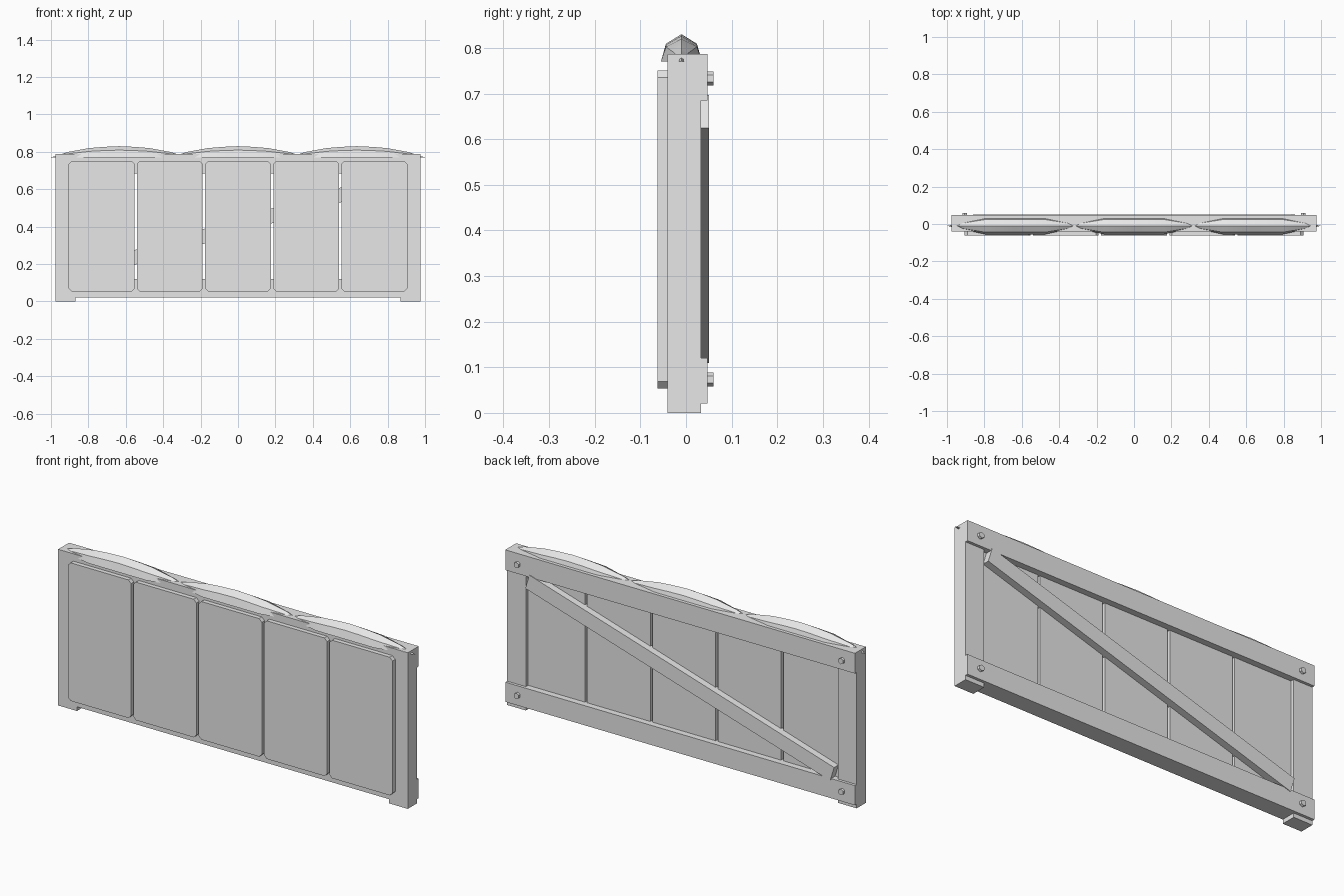
import bpy, bmesh, math
from mathutils import Matrix

if "Cube" in bpy.data.objects:
    bpy.data.objects.remove(bpy.data.objects["Cube"])

grey = bpy.data.materials.new("light_grey")
grey.use_nodes = True
colour = (0.8, 0.8, 0.8, 1)
grey.diffuse_color = colour
grey.node_tree.nodes["Principled BSDF"].inputs["Base Color"].default_value = colour


def finish(name, bm, smooth=False):
    bmesh.ops.recalc_face_normals(bm, faces=bm.faces[:])
    mesh = bpy.data.meshes.new(name)
    bm.to_mesh(mesh)
    bm.free()
    mesh.materials.append(grey)
    obj = bpy.data.objects.new(name, mesh)
    bpy.context.collection.objects.link(obj)
    if smooth:
        bpy.ops.object.select_all(action="DESELECT")
        obj.select_set(True)
        bpy.context.view_layer.objects.active = obj
        bpy.ops.object.shade_smooth_by_angle(angle=math.radians(40))
    return obj


def box(name, x, y, z):
    bm = bmesh.new()
    bmesh.ops.create_cube(bm, size=1)
    for v in bm.verts:
        for i, (lo, hi) in enumerate((x, y, z)):
            v.co[i] = hi if v.co[i] > 0 else lo
    return finish(name, bm)


def plank(name, x0, x1, z0, z1, front, back, cut):
    # Board outline with clipped corners, extruded through its thickness
    outline = [(x0 + cut, z0), (x1 - cut, z0), (x1, z0 + cut), (x1, z1 - cut),
               (x1 - cut, z1), (x0 + cut, z1), (x0, z1 - cut), (x0, z0 + cut)]
    bm = bmesh.new()
    face = bm.faces.new([bm.verts.new((x, front, z)) for x, z in outline])
    ext = bmesh.ops.extrude_face_region(bm, geom=[face])["geom"]
    for v in ext:
        if isinstance(v, bmesh.types.BMVert):
            v.co.y = back
    bm.faces.ensure_lookup_table()
    if not any(all(abs(v.co.y - front) < 1e-6 for v in f.verts) for f in bm.faces):
        bm.faces.new([v for v in bm.verts if abs(v.co.y - front) < 1e-6])
    finish(name, bm)


def cap(name, cx):
    # House-shaped section that tapers to a point at both ends
    section = [(-0.045, 0), (-0.034, 0.039), (0, 0.06), (0.034, 0.039), (0.045, 0)]
    half = [(0.36, 0.02, 0.03), (0.27, 0.47, 0.5), (0.16, 1, 0.83), (0.08, 1, 0.94)]
    stations = [(-d, w, h) for d, w, h in half] + [(0, 1, 1)] + half[::-1]
    bm = bmesh.new()
    rings = [[bm.verts.new((cx + d, -0.01 + y * w, 0.77 + z * h)) for y, z in section]
             for d, w, h in stations]
    for a, b in zip(rings, rings[1:]):
        for i in range(len(section)):
            j = (i + 1) % len(section)
            bm.faces.new((a[i], a[j], b[j], b[i]))
    for ring, x in ((rings[0], cx - 0.365), (rings[-1], cx + 0.365)):
        tip = bm.verts.new((x, -0.01, 0.771))
        for i in range(len(section)):
            bm.faces.new((ring[i], ring[(i + 1) % len(section)], tip))
    finish(name, bm, True)


# Frame posts and rails
for side, s in (("left", 1), ("right", -1)):
    xs = sorted((0.87 * s, 0.975 * s))
    box(side + "_post", xs, (-0.04, 0.033), (0, 0.786))
box("bottom_rail", (-0.975, 0.975), (-0.0398, 0.047), (0.021, 0.12))
box("top_rail", (-0.975, 0.975), (-0.0398, 0.047), (0.685, 0.787))

# Front planks
pitch = 0.3645
for i in range(5):
    cx = (i - 2) * pitch
    plank(f"plank_{i + 1}", cx - 0.176, cx + 0.176, 0.054, 0.75, -0.062, 0.015, 0.015)

# Diagonal brace across the back
brace = box("diagonal_brace", (-0.888, 0.888), (0.005, 0.05), (-0.038, 0.038))
brace.matrix_world = (Matrix.Translation((0, 0, 0.403))
                      @ Matrix.Rotation(-math.atan(0.303), 4, "Y"))

# Bolt heads at the rail ends
for side, x in (("left", 0.905), ("right", -0.905)):
    for level, z in (("top", 0.733), ("bottom", 0.073)):
        bm = bmesh.new()
        bmesh.ops.create_cone(
            bm, cap_ends=True, segments=6, radius1=0.015, radius2=0.015, depth=0.03,
            matrix=Matrix.Translation((x, 0.045, z)) @ Matrix.Rotation(math.pi / 2, 4, "X"))
        finish(f"{level}_{side}_bolt", bm)

# Pointed caps along the top
for name, x in (("right_cap", -0.635), ("middle_cap", 0), ("left_cap", 0.635)):
    cap(name, x)
